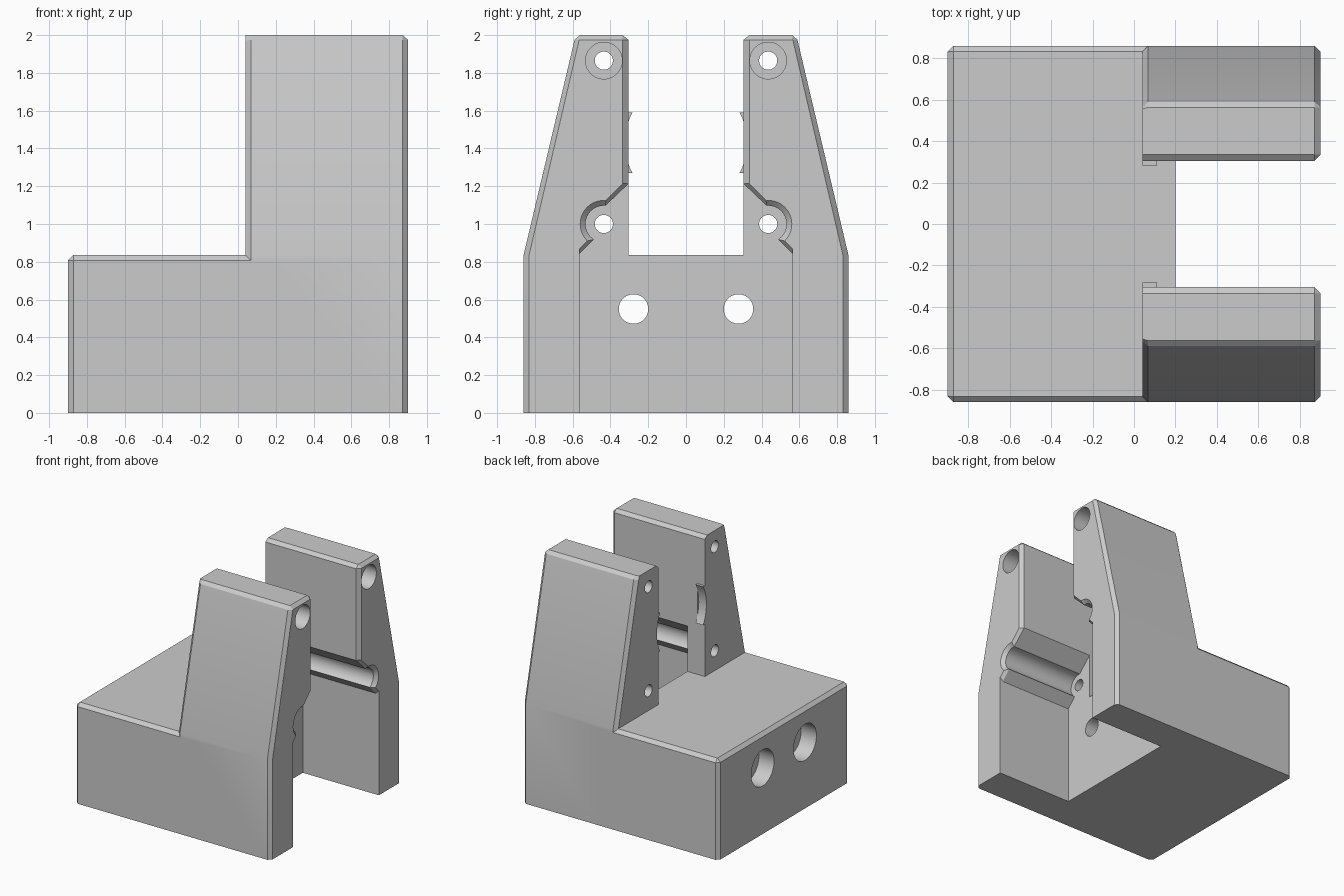
import bpy, bmesh
from math import cos, sin, radians

if "Cube" in bpy.data.objects:
    bpy.data.objects.remove(bpy.data.objects["Cube"])

grey = bpy.data.materials.new("light_grey")
grey.use_nodes = True
grey.diffuse_color = (0.6, 0.6, 0.6, 1)
grey.node_tree.nodes["Principled BSDF"].inputs["Base Color"].default_value = (0.6, 0.6, 0.6, 1)


def loft(name, sections, side=1):
    """Solid through (x, [(y, z), ...]) cross-sections; side=-1 mirrors in y."""
    bm = bmesh.new()
    rings = [[bm.verts.new((x, y * side, z)) for y, z in pts] for x, pts in sections]
    n = len(rings[0])
    for a, b in zip(rings, rings[1:]):
        for i in range(n):
            j = (i + 1) % n
            bm.faces.new((a[i], a[j], b[j], b[i]))
    bm.faces.new(rings[0])
    bm.faces.new(rings[-1])
    bmesh.ops.recalc_face_normals(bm, faces=bm.faces)
    mesh = bpy.data.meshes.new(name)
    bm.to_mesh(mesh)
    bm.free()
    mesh.materials.append(grey)
    ob = bpy.data.objects.new(name, mesh)
    bpy.context.collection.objects.link(ob)
    return ob


def bore(name, y, z, r, x0, x1, side=1):
    ring = [(y + r * cos(radians(a)), z + r * sin(radians(a))) for a in range(0, 360, 6)]
    return loft(name, [(x0, ring), (x1, ring)], side)


def combine(body, tool, operation):
    tool.hide_render = True
    mod = body.modifiers.new(tool.name, 'BOOLEAN')
    mod.operation = operation
    mod.solver = 'EXACT'
    mod.object = tool
    bpy.context.view_layer.objects.active = body
    bpy.ops.object.modifier_apply(modifier=mod.name)
    bpy.data.objects.remove(tool)


# Base block with chamfered top and back edges
def base_section(w, h, c):
    return [(-w, 0), (w, 0), (w, h - c), (w - c, h), (c - w, h), (-w, h - c)]


C = 0.028
body = loft("clamp_body", [(-0.9, base_section(0.86 - C, 0.835 - C, 0.0005)),
                           (-0.9 + C, base_section(0.86, 0.835, C)),
                           (0.2, base_section(0.86, 0.835, C))])

# Tapered jaw: full section, with the ends shrunk to form chamfers
jaw_mid = [(0.305, 0), (0.86, 0), (0.86, 0.835), (0.59, 1.975),
           (0.563, 2), (0.335, 2), (0.305, 1.975)]
jaw_back = [(0.305, 0), (0.832, 0), (0.832, 0.83), (0.565, 1.97),
            (0.555, 2), (0.335, 2), (0.305, 1.975)]
jaw_front = [(0.335, 0), (0.832, 0), (0.832, 0.83), (0.566, 1.973),
             (0.562, 1.975), (0.337, 1.975), (0.335, 1.973)]


# Slot below the jaw: wide pocket, round seat and sloped mouth, grown by e
def slot_section(e):
    start = -57 + 400 * e
    arc = [start + (95 - start) * i / 24 for i in range(25)]
    r = 0.097 + e
    return ([(0.25, -0.1), (0.565, -0.1), (0.565, 0.84 + e)]
            + [(0.435 + r * cos(radians(a)), 1 + r * sin(radians(a))) for a in arc]
            + [(0.25, 1.265 + 1.15 * e)])


for s in (1, -1):
    combine(body, loft("jaw", [(0.04, jaw_back), (0.04 + C, jaw_mid),
                               (0.9 - C, jaw_mid), (0.9, jaw_front)], s), 'UNION')
    # Gripping lug on the inner face
    lug = [(0.28, 1.27), (0.34, 1.27), (0.34, 1.59), (0.28, 1.59)]
    combine(body, loft("grip_lug", [(0.04, lug), (0.11, lug)], s), 'UNION')

for s in (1, -1):
    combine(body, loft("slot_cutter", [(0.2, slot_section(0)), (0.872, slot_section(0)),
                                       (0.9, slot_section(0.028)),
                                       (0.95, slot_section(0.028))], s), 'DIFFERENCE')
    # Screw holes through the jaw, the upper one counterbored
    for z in (1.0, 1.865):
        combine(body, bore("screw_hole", 0.435, z, 0.048, -0.05, 1, s), 'DIFFERENCE')
    combine(body, bore("counterbore", 0.435, 1.865, 0.097, 0.2, 1, s), 'DIFFERENCE')
    # Mounting holes through the base
    combine(body, bore("mount_hole", 0.278, 0.55, 0.078, -1, 0.3, s), 'DIFFERENCE')
    combine(body, bore("mount_counterbore", 0.278, 0.55, 0.15, -1, -0.76, s), 'DIFFERENCE')

# Round seat across both lugs
combine(body, bore("round_seat", 0, 1.43, 0.325, -0.05, 0.11), 'DIFFERENCE')

bpy.ops.object.select_all(action='DESELECT')
body.select_set(True)
bpy.context.view_layer.objects.active = body
bpy.ops.object.shade_smooth_by_angle(angle=radians(20))
